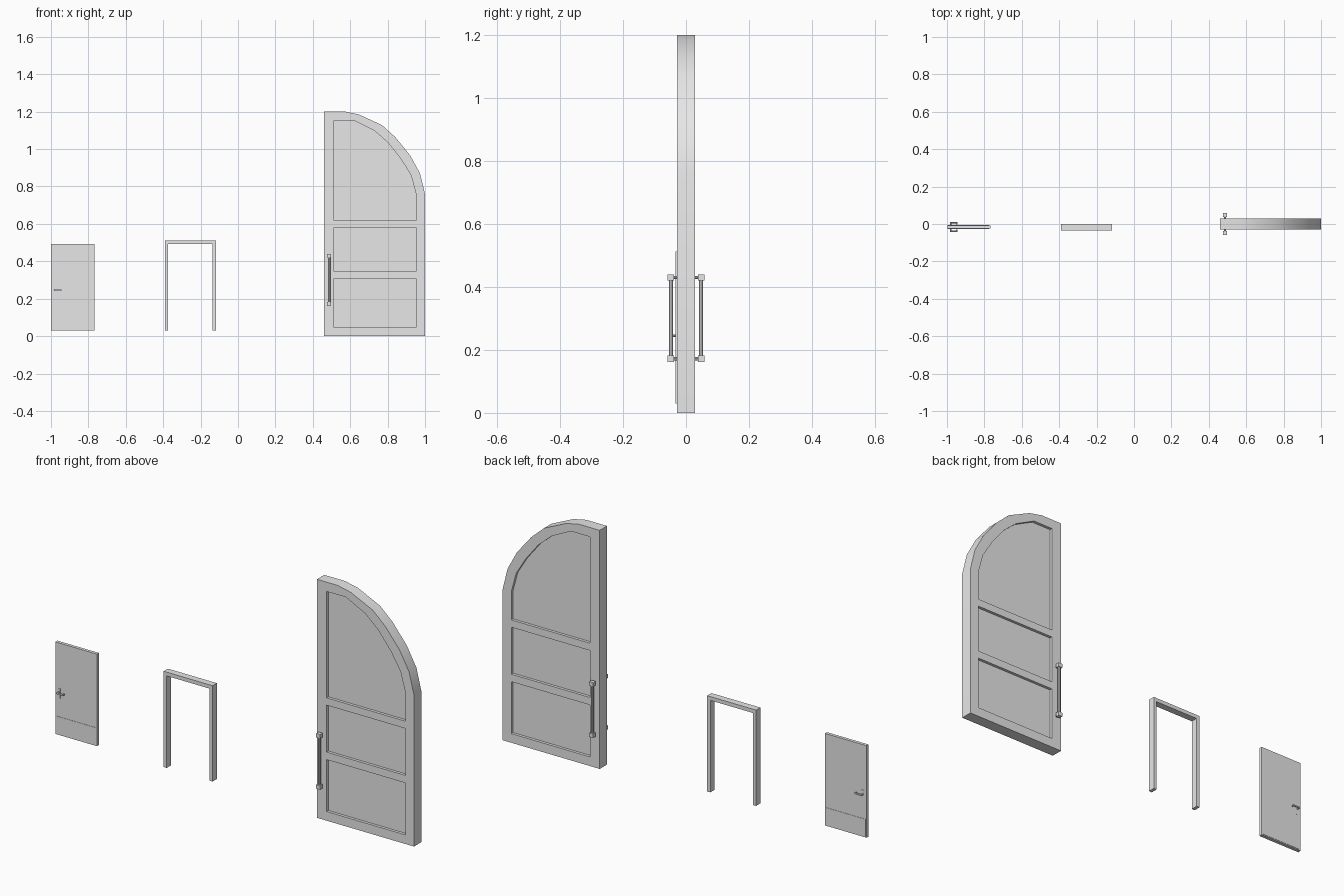
import bpy, bmesh, math
from mathutils import Vector

cube = bpy.data.objects.get("Cube")
if cube:
    bpy.data.objects.remove(cube, do_unlink=True)

GREY = (0.8, 0.8, 0.8, 1)
mat = bpy.data.materials.new("plain_grey")
mat.use_nodes = True
mat.diffuse_color = GREY
mat.node_tree.nodes["Principled BSDF"].inputs["Base Color"].default_value = GREY


def finish(name, bm, smooth=False):
    bmesh.ops.recalc_face_normals(bm, faces=bm.faces)
    mesh = bpy.data.meshes.new(name)
    bm.to_mesh(mesh)
    bm.free()
    mesh.materials.append(mat)
    ob = bpy.data.objects.new(name, mesh)
    bpy.context.collection.objects.link(ob)
    if smooth:
        bpy.ops.object.select_all(action='DESELECT')
        ob.select_set(True)
        bpy.context.view_layer.objects.active = ob
        bpy.ops.object.shade_smooth_by_angle(angle=math.radians(30))
    return ob


def ring(bm, outline, y):
    return [bm.verts.new((x, y, z)) for x, z in outline]


def bridge(bm, a, b):
    for i in range(len(a)):
        j = (i + 1) % len(a)
        bm.faces.new((a[i], a[j], b[j], b[i]))


def panel_slab(name, outline, y0, y1, recesses=(), depth=0.0, smooth=False):
    """Extruded outline with recessed panels on both faces."""
    bm = bmesh.new()
    outer = []
    for y, inward in ((y0, 1), (y1, -1)):
        rim = ring(bm, outline, y)
        outer.append(rim)
        loops = [rim]
        for panel in recesses:
            edge = ring(bm, panel, y)
            floor = ring(bm, panel, y + inward * depth)
            bridge(bm, edge, floor)
            bm.faces.new(floor)
            loops.append(edge)
        if recesses:
            edges = []
            for lp in loops:
                for i, v in enumerate(lp):
                    w = lp[(i + 1) % len(lp)]
                    edges.append(bm.edges.get((v, w)) or bm.edges.new((v, w)))
            bmesh.ops.triangle_fill(bm, edges=edges, use_beauty=True,
                                    normal=Vector((0, -inward, 0)))
        else:
            bm.faces.new(rim)
    bridge(bm, *outer)
    return finish(name, bm, smooth)


def rect(x0, x1, z0, z1):
    return [(x0, z0), (x1, z0), (x1, z1), (x0, z1)]


def box(name, x0, x1, y0, y1, z0, z1):
    return panel_slab(name, rect(x0, x1, z0, z1), y0, y1)


def tube(name, points, radius):
    """Round bar following a short path."""
    curve = bpy.data.curves.new(name, 'CURVE')
    curve.dimensions = '3D'
    curve.bevel_depth = radius
    curve.bevel_resolution = 2
    curve.use_fill_caps = True
    spline = curve.splines.new('POLY')
    spline.points.add(len(points) - 1)
    for p, co in zip(spline.points, points):
        p.co = (*co, 1)
    helper = bpy.data.objects.new(name + "_path", curve)
    bm = bmesh.new()
    mesh = bpy.data.meshes.new_from_object(helper)
    bm.from_mesh(mesh)
    bpy.data.objects.remove(helper)
    bpy.data.meshes.remove(mesh)
    return finish(name, bm, True)


# Large door: half-arched leaf with three recessed panels per face
arch = [(1.0, 0.76), (0.973, 0.87), (0.92, 0.967), (0.84, 1.065),
        (0.77, 1.128), (0.647, 1.185), (0.575, 1.2)]
inner_arch = [(0.952, 0.76), (0.925, 0.86), (0.872, 0.946), (0.80, 1.037),
              (0.727, 1.10), (0.62, 1.153)]
leaf = [(0.46, 0), (1.0, 0)] + arch + [(0.46, 1.2)]
top_panel = [(0.513, 0.618), (0.952, 0.618)] + inner_arch + [(0.513, 1.153)]
panels = [top_panel, rect(0.513, 0.952, 0.345, 0.581),
          rect(0.513, 0.952, 0.046, 0.307)]
panel_slab("arched_door_leaf", leaf, -0.029, 0.029, panels, 0.014, True)

# Large pull handles, front and back
HX = 0.487
for side, s in (("front", -1), ("back", 1)):
    tube(f"pull_bar_{side}", [(HX, s * 0.048, 0.17), (HX, s * 0.048, 0.43)], 0.0065)
    for level, z in (("lower", 0.172), ("upper", 0.43)):
        box(f"pull_block_{level}_{side}", HX - 0.011, HX + 0.011,
            s * 0.048 - 0.01, s * 0.048 + 0.01, z - 0.01, z + 0.01)
        tube(f"pull_stem_{level}_{side}",
             [(HX, s * 0.027, z), (HX, s * 0.045, z)], 0.005)

# Door frame
panel_slab("door_frame",
           [(-0.39, 0.03), (-0.373, 0.03), (-0.373, 0.493), (-0.135, 0.493),
            (-0.135, 0.03), (-0.118, 0.03), (-0.118, 0.512), (-0.39, 0.512)],
           -0.034, 0.0)

# Small door with kick plates and lever handles
MID = -0.016
box("small_door_leaf", -1.0, -0.768, MID - 0.008, MID + 0.008, 0.03, 0.493)
for side, s in (("front", -1), ("back", 1)):
    face = MID + s * 0.008
    ys = sorted((face - s * 0.001, face + s * 0.0015))
    box(f"kick_plate_{side}", -0.995, -0.775, *ys, 0.035, 0.122)
    box(f"lever_plate_{side}", -0.985, -0.972, *ys, 0.215, 0.265)
    out = face + s * 0.015
    tube(f"lever_{side}", [(-0.98, face, 0.245), (-0.98, out, 0.245),
                           (-0.947, out, 0.245), (-0.947, face + s * 0.006, 0.245)],
         0.0045)
